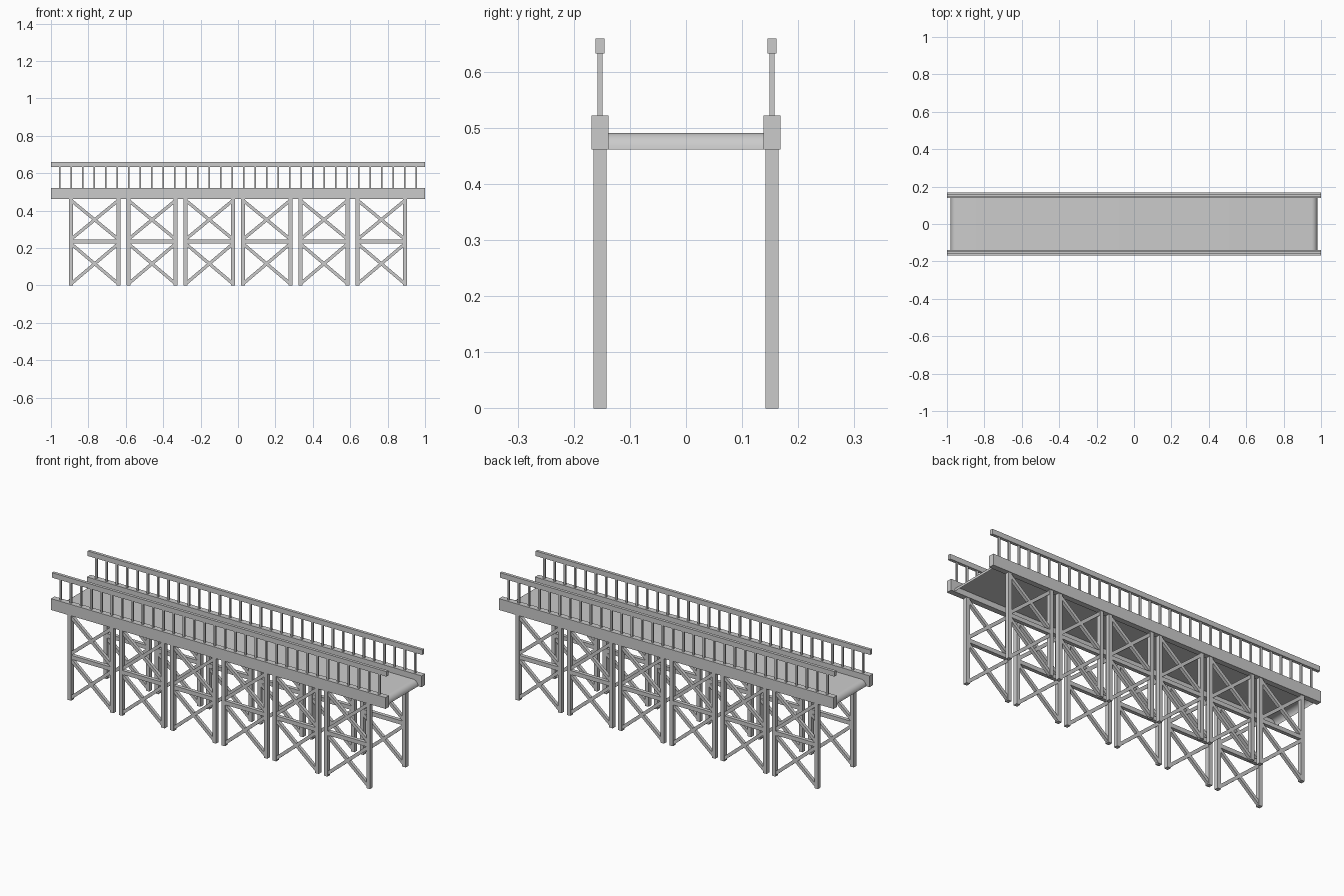
import bpy, bmesh, math
from mathutils import Matrix, Vector

if "Cube" in bpy.data.objects:
    bpy.data.objects.remove(bpy.data.objects["Cube"])

SIDE_Y = 0.153      # centre line of each side truss and railing
DECK_Y = 0.14
PANELS, PITCH, HALF_LEG = 6, 0.3065, 0.1265
POSTS, POST_END = 32, 0.953


def add_box(bm, centre, size, tilt=0.0):
    m = (Matrix.Translation(centre) @ Matrix.Rotation(tilt, 4, 'Y')
         @ Matrix.Diagonal((*size, 1.0)))
    bmesh.ops.create_cube(bm, size=1.0, matrix=m)


def add_brace(bm, a, b, y, thick, depth):
    # square bar between two (x, z) points
    dx, dz = b[0] - a[0], b[1] - a[1]
    centre = Vector(((a[0] + b[0]) / 2, y, (a[1] + b[1]) / 2))
    add_box(bm, centre, (math.hypot(dx, dz), depth, thick), -math.atan2(dz, dx))


def finish(bm, name):
    mesh = bpy.data.meshes.new(name)
    bm.to_mesh(mesh)
    bm.free()
    ob = bpy.data.objects.new(name, mesh)
    bpy.context.collection.objects.link(ob)
    return ob


for side, label in ((-1, "front"), (1, "back")):
    y = side * SIDE_Y

    # long edge girder
    bm = bmesh.new()
    add_box(bm, (0, side * 0.1535, 0.4915), (2.0, 0.03, 0.061))
    finish(bm, label + "_girder")

    # handrail
    bm = bmesh.new()
    add_box(bm, (0, y, 0.646), (2.0, 0.016, 0.027))
    finish(bm, label + "_handrail")

    # railing posts
    bm = bmesh.new()
    for i in range(POSTS):
        x = -POST_END + 2 * POST_END * i / (POSTS - 1)
        add_box(bm, (x, y, 0.578), (0.010, 0.009, 0.114))
    finish(bm, label + "_railing_posts")

    # trestle panels: two legs, middle beam, two crossed bays
    for p in range(PANELS):
        cx = (p - (PANELS - 1) / 2) * PITCH
        bm = bmesh.new()
        for s in (-1, 1):
            add_box(bm, (cx + s * HALF_LEG, y, 0.231), (0.021, 0.023, 0.462))
        add_box(bm, (cx, y, 0.234), (2 * HALF_LEG, 0.02, 0.022))
        for z0, z1 in ((0.011, 0.221), (0.249, 0.453)):
            for s in (-1, 1):
                add_brace(bm, (cx - s * 0.124, z0), (cx + s * 0.124, z1),
                          y, 0.017, 0.017)
        finish(bm, f"{label}_trestle_{p + 1}")

# deck sheet with ends that curve down
profile = []
for i in range(7):
    a = math.radians(15 * i)
    profile.append((0.95 + 0.03 * math.cos(a), 0.461 + 0.03 * math.sin(a)))
profile += [(-x, z) for x, z in reversed(profile)]
bm = bmesh.new()
rows = [(bm.verts.new((x, -DECK_Y, z)), bm.verts.new((x, DECK_Y, z)))
        for x, z in profile]
for (a, b), (c, d) in zip(rows, rows[1:]):
    bm.faces.new((a, b, d, c))
bmesh.ops.recalc_face_normals(bm, faces=bm.faces)
if sum(f.normal.z for f in bm.faces) < 0:
    bmesh.ops.reverse_faces(bm, faces=bm.faces)
for f in bm.faces:
    f.smooth = True
finish(bm, "deck")
